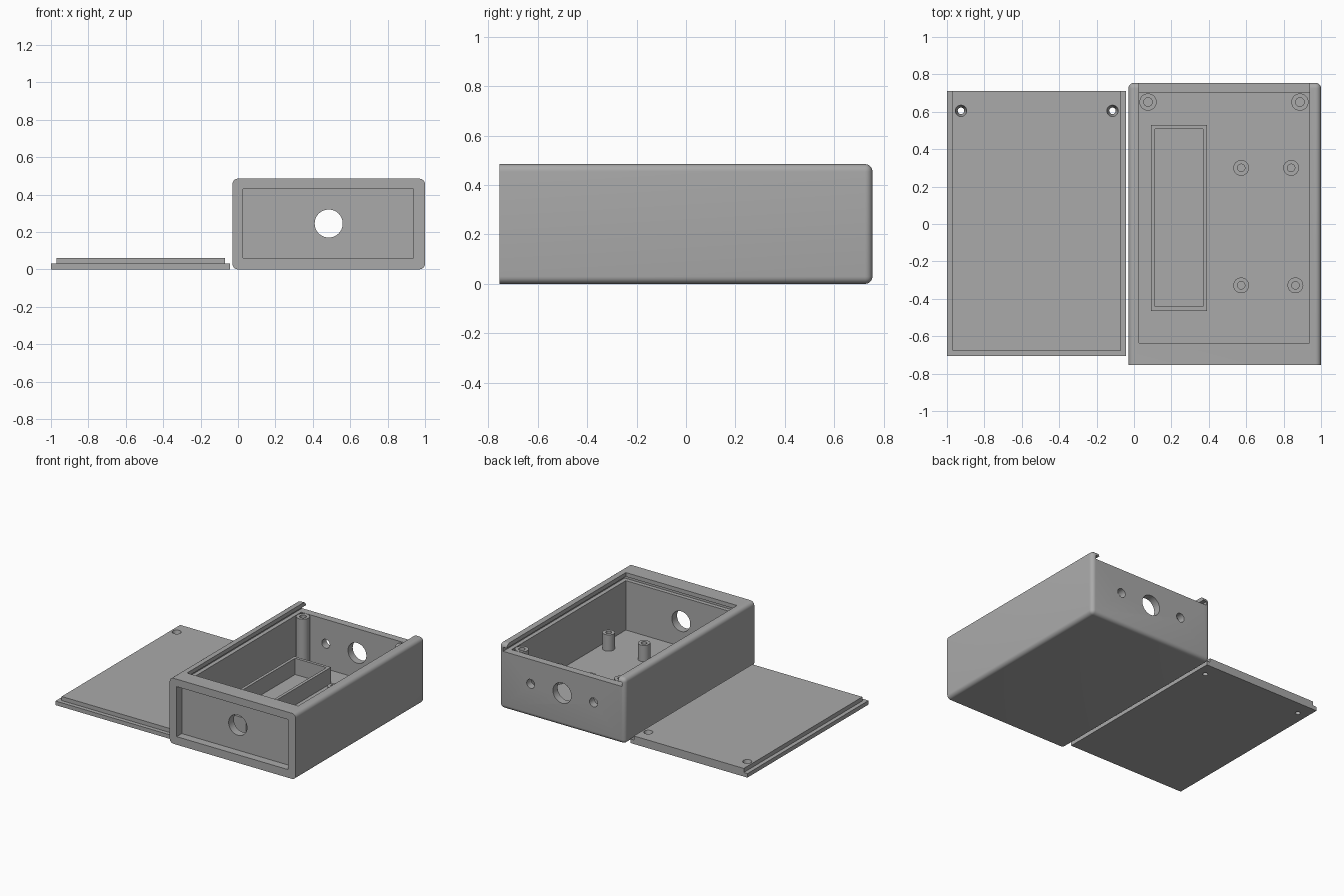
import bpy, bmesh, math
from mathutils import Matrix

if "Cube" in bpy.data.objects:
    bpy.data.objects.remove(bpy.data.objects["Cube"])

grey = bpy.data.materials.new("grey plastic")
grey.diffuse_color = (0.40, 0.40, 0.40, 1)
grey.use_nodes = True
grey.node_tree.nodes["Principled BSDF"].inputs["Base Color"].default_value = grey.diffuse_color


def finish(name, bm):
    bmesh.ops.recalc_face_normals(bm, faces=bm.faces)
    me = bpy.data.meshes.new(name)
    bm.to_mesh(me)
    bm.free()
    ob = bpy.data.objects.new(name, me)
    bpy.context.collection.objects.link(ob)
    me.materials.append(grey)
    return ob


def box_bm(x, y, z):
    bm = bmesh.new()
    bmesh.ops.create_cube(bm, size=1)
    for v in bm.verts:
        for i, (lo, hi) in enumerate((x, y, z)):
            v.co[i] = hi if v.co[i] > 0 else lo
    return bm


def box(name, x, y, z):
    return finish(name, box_bm(x, y, z))


def rod(name, x, y, z, r1, r2, depth, axis="Z", sides=32):
    bm = bmesh.new()
    rot = Matrix.Rotation(math.pi / 2, 4, "X") if axis == "Y" else Matrix()
    bmesh.ops.create_cone(bm, cap_ends=True, segments=sides, radius1=r1, radius2=r2,
                          depth=depth, matrix=Matrix.Translation((x, y, z)) @ rot)
    return finish(name, bm)


def cut(ob, cutters):
    bpy.context.view_layer.objects.active = ob
    for c in cutters:
        c.hide_render = True
        m = ob.modifiers.new("cut", "BOOLEAN")
        m.operation, m.solver, m.object = "DIFFERENCE", "EXACT", c
        bpy.ops.object.modifier_apply(modifier=m.name)
        bpy.data.objects.remove(c)


def smooth(ob):
    bpy.ops.object.select_all(action="DESELECT")
    ob.select_set(True)
    bpy.context.view_layer.objects.active = ob
    bpy.ops.object.shade_smooth_by_angle(angle=math.radians(35))


# Main dimensions
X0, X1, Y0, Y1, H = -0.03, 1.0, -0.755, 0.755, 0.485
CX, FLOOR, LEDGE = (X0 + X1) / 2, 0.06, 0.425
IX = (0.027, 0.937)

# Case: block rounded everywhere except around the front face
bm = box_bm((X0, X1), (Y0, Y1), (0, H))
edges = [e for e in bm.edges if any(v.co.y > 0 for v in e.verts)]
bmesh.ops.bevel(bm, geom=edges, offset=0.03, offset_type="OFFSET", segments=6,
                profile=0.5, affect="EDGES")
case = finish("case", bm)
cut(case, [
    box("cavity", IX, (-0.635, 0.70), (FLOOR, 0.6)),
    box("lid_opening", IX, (-0.635, 0.9), (LEDGE, 0.6)),
    box("lid_groove", (IX[0] - 0.03, IX[1] + 0.03), (-0.665, 0.9), (LEDGE, LEDGE + 0.03)),
    box("front_recess", IX, (-0.9, -0.695), (0.06, 0.43)),
    rod("centre_holes", CX, 0, 0.245, 0.075, 0.075, 3, "Y", 48),
    rod("back_hole_a", CX - 0.257, 0.75, 0.245, 0.033, 0.033, 0.3, "Y"),
    rod("back_hole_b", CX + 0.257, 0.75, 0.245, 0.033, 0.033, 0.3, "Y"),
])
smooth(case)

# Battery tray: open rectangular frame on the floor
tray = box("battery_tray", (0.09, 0.39), (-0.465, 0.53), (0.05, 0.18))
cut(tray, [box("tray_hollow", (0.112, 0.368), (-0.44, 0.508), (0, 0.3))])


# Hollow pillars: tall lid posts and short board standoffs
def pillar(name, x, y, top, r, hole):
    mid = (0.05 + top) / 2
    ob = rod(name, x, y, mid, r, r, top - 0.05)
    cut(ob, [rod("bore", x, y, mid, hole, hole, 1)])
    smooth(ob)


for x in (0.075, 0.887):
    pillar("lid_post", x, 0.652, LEDGE, 0.046, 0.023)
for x, y in ((0.573, 0.30), (0.84, 0.30), (0.573, -0.328), (0.863, -0.328)):
    pillar("board_standoff", x, y, 0.18, 0.042, 0.02)

# Sliding lid lying beside the case, stepped on three sides
lid = box("lid", (-1, -0.042), (-0.705, 0.71), (0, 0.06))
cut(lid, [
    box("left_step", (-1.2, -0.97), (-1, 1), (0.03, 0.2)),
    box("right_step", (-0.07, 0.2), (-1, 1), (0.03, 0.2)),
    box("front_step", (-1.2, 0.2), (-1, -0.675), (0.03, 0.2)),
    rod("screw_hole_a", -0.925, 0.605, 0.03, 0.017, 0.031, 0.064),
    rod("screw_hole_b", -0.115, 0.605, 0.03, 0.017, 0.031, 0.064),
])
smooth(lid)
